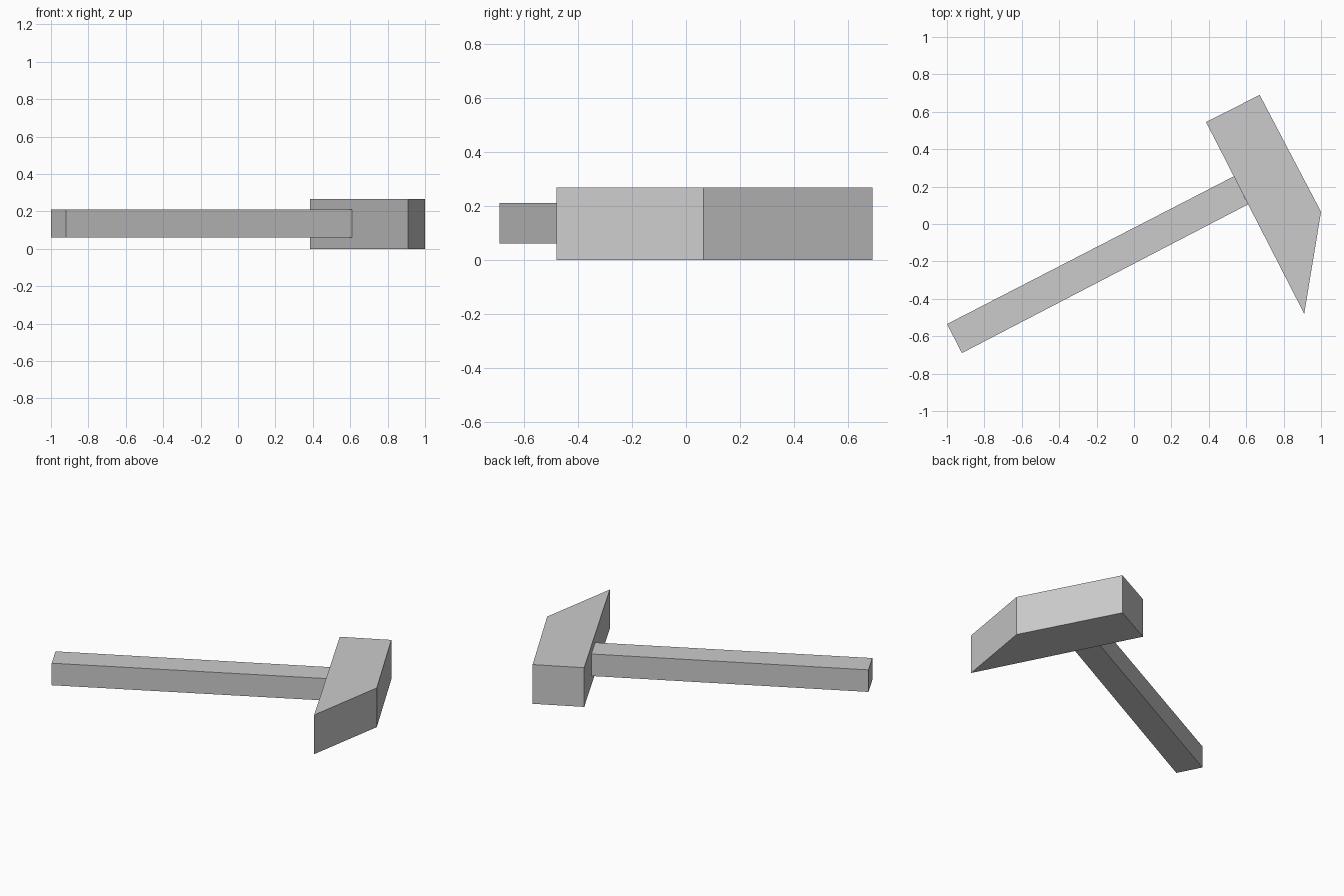
import bpy
import bmesh

cube = bpy.data.objects.get("Cube")
if cube:
    bpy.data.objects.remove(cube, do_unlink=True)

# Single plain grey for the whole tool
grey = bpy.data.materials.new("light_grey")
grey.use_nodes = True
colour = (0.6, 0.6, 0.6, 1)
grey.diffuse_color = colour
grey.node_tree.nodes["Principled BSDF"].inputs["Base Color"].default_value = colour


def slab(name, outline, bottom, top):
    """Extrude a flat counter-clockwise outline from bottom to top."""
    bm = bmesh.new()
    base = bm.faces.new([bm.verts.new((x, y, bottom)) for x, y in outline])
    result = bmesh.ops.extrude_face_region(bm, geom=[base], use_keep_orig=True)
    for v in result["geom"]:
        if isinstance(v, bmesh.types.BMVert):
            v.co.z = top
    bmesh.ops.recalc_face_normals(bm, faces=bm.faces)
    mesh = bpy.data.meshes.new(name)
    bm.to_mesh(mesh)
    bm.free()
    mesh.materials.append(grey)
    obj = bpy.data.objects.new(name, mesh)
    bpy.context.collection.objects.link(obj)
    return obj


# Straight handle, butted against the inner side of the head
slab("handle", [(-1, -0.535), (-0.92, -0.69), (0.61, 0.105), (0.534, 0.255)],
     0.06, 0.21)

# Head with a square striking end and a slanted pointed end
slab("hammer_head", [(0.385, 0.545), (0.91, -0.48), (1, 0.065), (0.672, 0.69)],
     0, 0.267)
